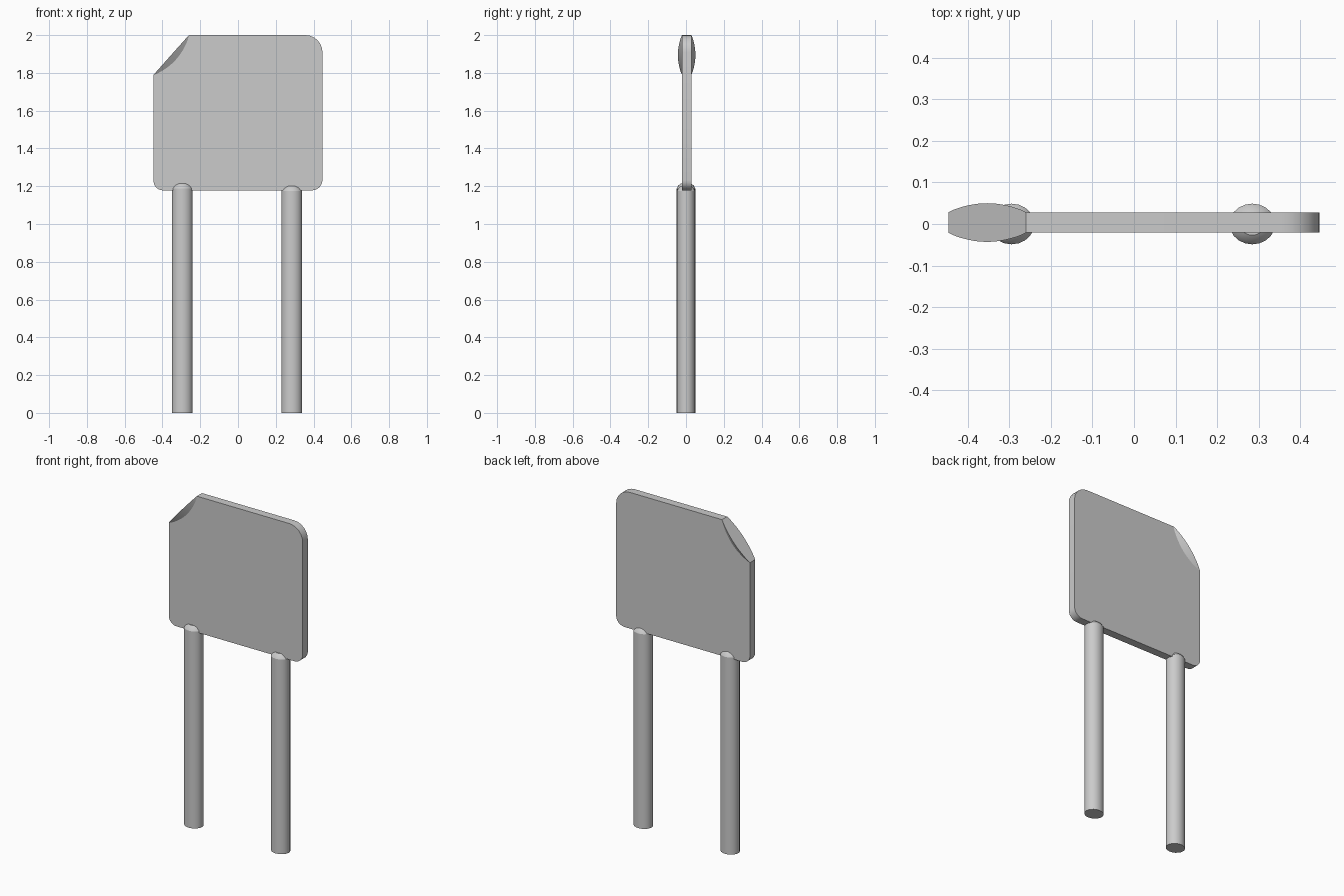
import bpy, bmesh, math
from mathutils import Vector

if "Cube" in bpy.data.objects:
    bpy.data.objects.remove(bpy.data.objects["Cube"], do_unlink=True)

grey = bpy.data.materials.new("plain grey")
grey.use_nodes = True
grey.diffuse_color = (0.6, 0.6, 0.6, 1)
grey.node_tree.nodes["Principled BSDF"].inputs["Base Color"].default_value = grey.diffuse_color


def finish(bm, name):
    bmesh.ops.recalc_face_normals(bm, faces=bm.faces)
    mesh = bpy.data.meshes.new(name)
    bm.to_mesh(mesh)
    bm.free()
    mesh.materials.append(grey)
    obj = bpy.data.objects.new(name, mesh)
    bpy.context.collection.objects.link(obj)
    bpy.ops.object.select_all(action="DESELECT")
    obj.select_set(True)
    bpy.context.view_layer.objects.active = obj
    bpy.ops.object.shade_smooth_by_angle(angle=math.radians(30))
    return obj


def corner(x, z, r, start, steps=6):
    """Quarter-circle of outline points around centre x, z."""
    angles = [math.radians(start + 90 * i / steps) for i in range(steps + 1)]
    return [(x + r * math.cos(a), z + r * math.sin(a)) for a in angles]


# Panel with one cut corner
FRONT, BACK, BOTTOM, HALF = -0.021, 0.028, 1.178, 0.447
CUT_LOW, CUT_HIGH = Vector((-HALF, 1.79)), Vector((-0.26, 2.0))
outline = corner(-HALF + 0.05, BOTTOM + 0.05, 0.05, 180)
outline += corner(HALF - 0.055, BOTTOM + 0.055, 0.055, 270)
outline += corner(HALF - 0.09, 1.91, 0.09, 0)
outline += [CUT_HIGH, CUT_LOW]
bm = bmesh.new()
face = bm.faces.new([bm.verts.new((x, FRONT, z)) for x, z in outline])
ext = bmesh.ops.extrude_face_region(bm, geom=[face])
bmesh.ops.translate(bm, vec=(0, BACK - FRONT, 0),
                    verts=[g for g in ext["geom"] if isinstance(g, bmesh.types.BMVert)])
finish(bm, "sign_panel")

# Flared lip along the cut corner: thick at the edge, fading into the panel
inward = Vector((CUT_HIGH.y - CUT_LOW.y, CUT_LOW.x - CUT_HIGH.x)).normalized()
bm = bmesh.new()
rings = []
STEPS = 16
for i in range(STEPS + 1):
    t = i / STEPS
    swell = math.sin(math.pi * t) ** 0.8 if 0 < i < STEPS else 0.0
    edge = CUT_LOW.lerp(CUT_HIGH, t)
    inner = edge + inward * (0.034 * swell + 0.001)
    flare = 0.022 * swell
    section = [(inner, FRONT), (edge, FRONT - flare), (edge, BACK + flare), (inner, BACK)]
    rings.append([bm.verts.new((p.x, y, p.y)) for p, y in section])
for a, b in zip(rings, rings[1:]):
    for k in range(4):
        bm.faces.new((a[k], a[(k + 1) % 4], b[(k + 1) % 4], b[k]))
bm.faces.new(rings[0])
bm.faces.new(rings[-1])
finish(bm, "corner_lip")


# Oval posts with a shallow domed top clasping the panel
def post(name, x, top):
    bm = bmesh.new()
    sides = 20
    levels = [(0, 1), (top - 0.025, 1), (top - 0.01, 0.82), (top, 0.55)]
    loops = []
    for z, s in levels:
        ring = []
        for k in range(sides):
            a = 2 * math.pi * k / sides
            ring.append(bm.verts.new((x + 0.055 * s * math.cos(a), 0.049 * s * math.sin(a), z)))
        loops.append(ring)
    for a, b in zip(loops, loops[1:]):
        for k in range(sides):
            j = (k + 1) % sides
            bm.faces.new((a[k], a[j], b[j], b[k]))
    bm.faces.new(loops[0])
    bm.faces.new(loops[-1])
    finish(bm, name)


post("right_post", -0.295, 1.214)
post("left_post", 0.285, 1.2)
